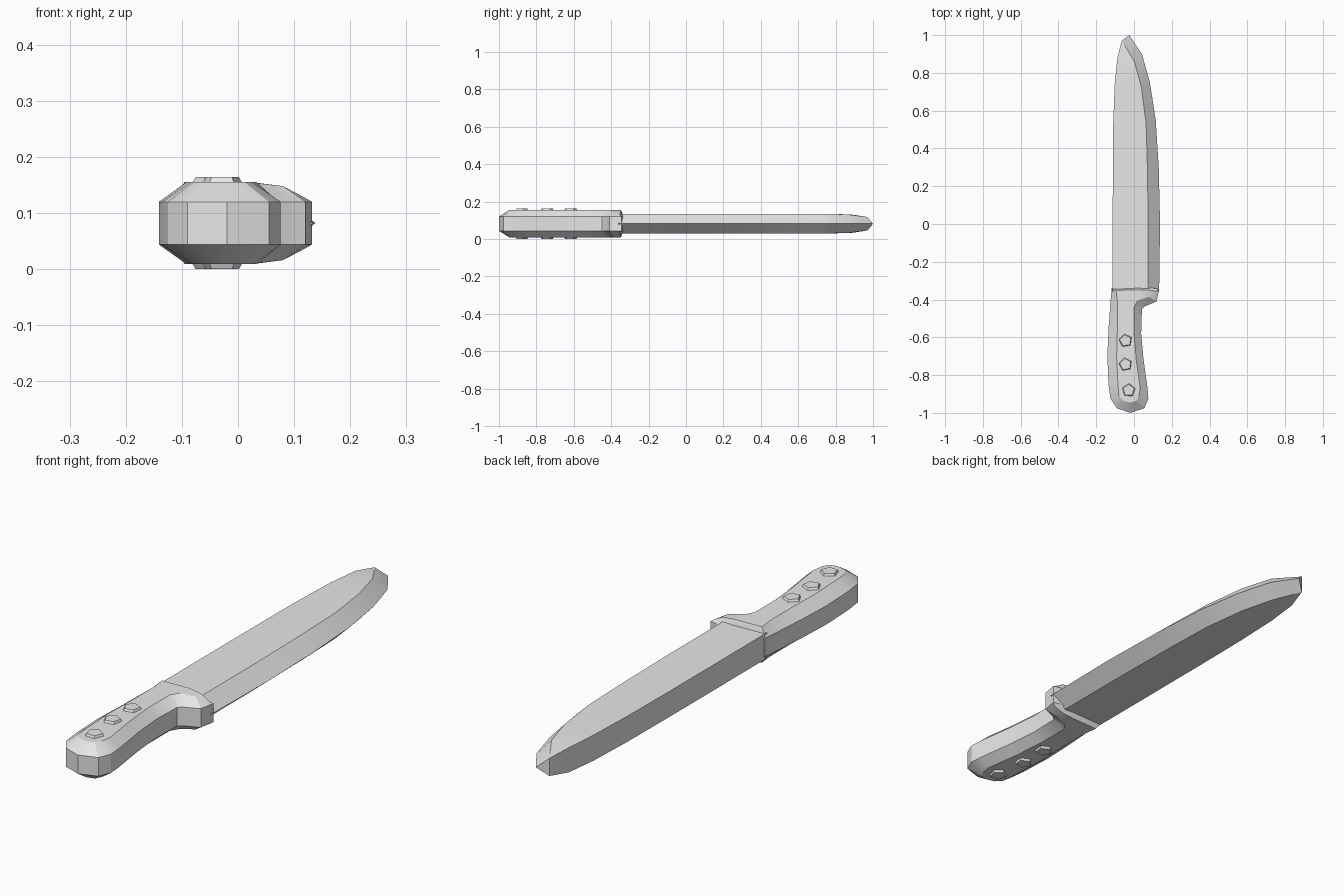
import bpy
import bmesh
import math
from mathutils import Matrix

MID = 0.082  # height of the plane of symmetry

cube = bpy.data.objects.get("Cube")
if cube:
    bpy.data.objects.remove(cube, do_unlink=True)

GREY = (0.8, 0.8, 0.8, 1)
mat = bpy.data.materials.new("plain grey")
mat.use_nodes = True
mat.diffuse_color = GREY
mat.node_tree.nodes["Principled BSDF"].inputs["Base Color"].default_value = GREY


def finish(bm, name):
    """Turn a bmesh into a shaded, coloured object."""
    bmesh.ops.recalc_face_normals(bm, faces=bm.faces)
    mesh = bpy.data.meshes.new(name)
    bm.to_mesh(mesh)
    bm.free()
    mesh.materials.append(mat)
    obj = bpy.data.objects.new(name, mesh)
    bpy.context.collection.objects.link(obj)
    bpy.ops.object.select_all(action="DESELECT")
    bpy.context.view_layer.objects.active = obj
    obj.select_set(True)
    bpy.ops.object.shade_smooth_by_angle(angle=math.radians(25))
    return obj


def bridge(bm, a, b):
    """Join two closed rings of vertices with quads."""
    for i in range(len(a)):
        j = (i + 1) % len(a)
        bm.faces.new((a[i], a[j], b[j], b[i]))


# Blade: wedge section lofted along y
# spine (x, y), bevel line (x, y), cutting edge (x, y), half thickness
stations = [
    ((-0.113, -0.36), (0.075, -0.36), (0.133, -0.36), 0.052),
    ((-0.113, 0.0), (0.075, 0.0), (0.138, 0.0), 0.052),
    ((-0.112, 0.30), (0.071, 0.30), (0.131, 0.30), 0.052),
    ((-0.110, 0.53), (0.064, 0.53), (0.115, 0.55), 0.052),
    ((-0.102, 0.74), (0.040, 0.72), (0.084, 0.75), 0.052),
    ((-0.088, 0.88), (0.002, 0.86), (0.042, 0.90), 0.050),
]
bm = bmesh.new()
rings = []
for spine, bevel, edge, h in stations:
    points = [(*spine, MID + h), (*bevel, MID + h), (*edge, MID),
              (*bevel, MID - h), (*spine, MID - h)]
    rings.append([bm.verts.new(p) for p in points])
for a, b in zip(rings, rings[1:]):
    bridge(bm, a, b)
bm.faces.new(rings[0])

# Blade point: spine corners and the bevel lines run into the tip
last = rings[-1]
top = bm.verts.new((-0.065, 0.97, MID + 0.036))
low = bm.verts.new((-0.065, 0.97, MID - 0.036))
tip = bm.verts.new((-0.025, 1.0, MID))
for face in ((last[0], last[1], top), (last[1], last[2], tip, top),
             (last[2], last[3], low, tip), (last[3], last[4], low),
             (last[4], last[0], top, low), (top, tip, low)):
    bm.faces.new(face)
finish(bm, "blade")

# Handle with guard: outer wall point, matching flat-face point, flat half height
outline = [
    ((-0.118, -0.340), (-0.095, -0.352), 0.073),
    ((-0.125, -0.42), (-0.088, -0.41), 0.073),
    ((-0.135, -0.555), (-0.088, -0.555), 0.073),
    ((-0.141, -0.70), (-0.092, -0.70), 0.073),
    ((-0.135, -0.85), (-0.085, -0.85), 0.073),
    ((-0.125, -0.925), (-0.080, -0.91), 0.073),
    ((-0.090, -0.975), (-0.055, -0.937), 0.073),
    ((-0.020, -1.0), (-0.020, -0.945), 0.073),
    ((0.055, -0.975), (0.012, -0.937), 0.073),
    ((0.076, -0.925), (0.026, -0.91), 0.073),
    ((0.072, -0.87), (0.033, -0.87), 0.073),
    ((0.050, -0.715), (0.012, -0.72), 0.073),
    ((0.038, -0.58), (0.000, -0.58), 0.073),
    ((0.042, -0.45), (0.000, -0.44), 0.073),
    ((0.060, -0.435), (0.020, -0.405), 0.073),
    ((0.120, -0.41), (0.080, -0.385), 0.066),
    ((0.132, -0.345), (0.118, -0.355), 0.046),
    ((0.080, -0.335), (0.080, -0.350), 0.066),
    ((0.025, -0.333), (0.025, -0.348), 0.073),
]
WALL = 0.038
bm = bmesh.new()
levels = []
for side in (1, -1):
    flat = [bm.verts.new((*p, MID + side * h)) for _, p, h in outline]
    wall = [bm.verts.new((*p, MID + side * WALL)) for p, _, _ in outline]
    levels += [flat, wall] if side > 0 else [wall, flat]
for a, b in zip(levels, levels[1:]):
    bridge(bm, a, b)
caps = [bm.faces.new(levels[0]), bm.faces.new(levels[-1])]
bmesh.ops.triangulate(bm, faces=caps)
finish(bm, "handle")

# Five-sided rivets on both faces of the handle
for i, (x, y, turn) in enumerate([(-0.045, -0.617, 10), (-0.045, -0.743, 10),
                                  (-0.028, -0.88, -2)]):
    for side, label in ((1, "top"), (-1, "bottom")):
        bm = bmesh.new()
        bmesh.ops.create_cone(bm, cap_ends=True, segments=5, radius1=0.039,
                              radius2=0.031, depth=0.014)
        bmesh.ops.transform(bm, verts=bm.verts, matrix=(
            Matrix.Translation((x, y, MID + side * 0.075))
            @ Matrix.Diagonal((1, 1, side, 1))
            @ Matrix.Rotation(math.radians(turn), 4, "Z")))
        finish(bm, f"rivet_{label}_{i + 1}")
